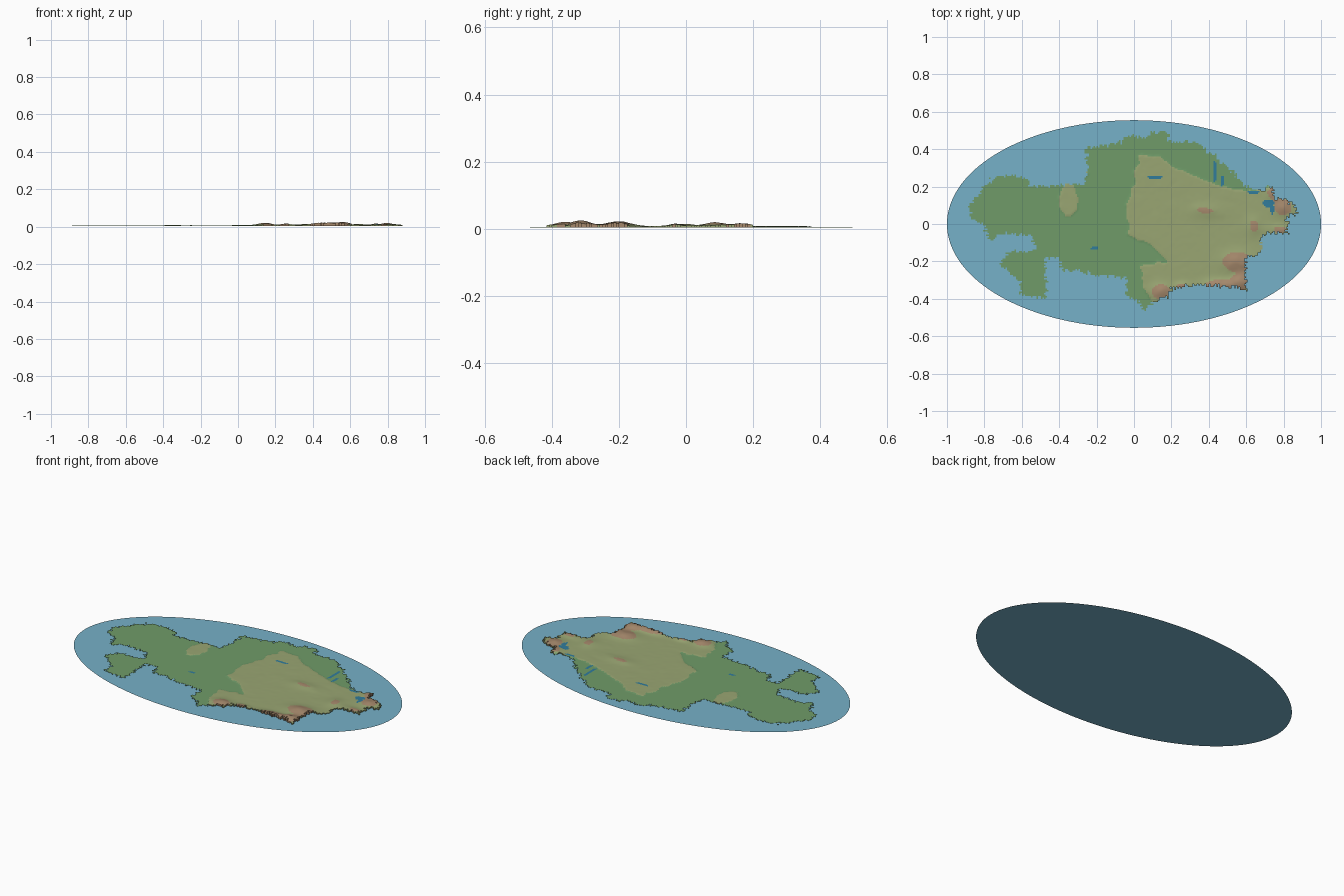
import bpy
import bmesh
import math
import random
from mathutils import Vector, noise

random.seed(4)
if "Cube" in bpy.data.objects:
    bpy.data.objects.remove(bpy.data.objects["Cube"], do_unlink=True)


def make_material(name, colour):
    material = bpy.data.materials.new(name)
    material.use_nodes = True
    rgba = (*colour, 1)
    material.diffuse_color = rgba
    material.node_tree.nodes["Principled BSDF"].inputs["Base Color"].default_value = rgba
    return material


def make_object(name, bm, materials):
    mesh = bpy.data.meshes.new(name)
    bm.to_mesh(mesh)
    bm.free()
    for material in materials:
        mesh.materials.append(material)
    obj = bpy.data.objects.new(name, mesh)
    bpy.context.collection.objects.link(obj)
    return obj


def inside(x, y, outline):
    """Even-odd test of a point against a closed outline."""
    result = False
    for (ax, ay), (bx, by) in zip(outline, outline[1:] + outline[:1]):
        if (ay > y) != (by > y) and x < ax + (bx - ax) * (y - ay) / (by - ay):
            result = not result
    return result


def falloff(x, y, centre_x, centre_y, radius_x, radius_y):
    """Squared distance from an ellipse centre; one lies on its rim."""
    return ((x - centre_x) / radius_x) ** 2 + ((y - centre_y) / radius_y) ** 2


sea_blue = make_material("sea blue", (.18, .44, .58))
lowland_green = make_material("lowland green", (.16, .33, .14))
upland_khaki = make_material("upland khaki", (.32, .38, .17))
mountain_brown = make_material("mountain brown", (.38, .25, .15))
lake_blue = make_material("lake blue", (.03, .20, .33))
GREEN, KHAKI, BROWN, LAKE = range(4)

# Outlines, in hundredths of a unit
north_coast = [
    (-88, 9), (-82, 17), (-76, 24), (-70, 26), (-57, 25), (-56, 20), (-46, 20),
    (-38, 21), (-28, 21), (-25, 25), (-25, 41), (-15, 42), (-6, 44), (-3, 47),
    (5, 46), (11, 49), (18, 49), (19, 44), (32, 44), (37, 41), (42, 37),
    (49, 31), (55, 26), (59, 21), (69, 17), (71, 20), (75, 20), (75, 14),
    (82, 13), (84, 11), (87, 11), (87, 5), (82, 4)]
south_coast = [
    (82, -5), (71, -5), (68, -7), (68, -16), (60, -18), (60, -35), (55, -34),
    (35, -32), (30, -33), (20, -34), (18, -39), (13, -40), (6, -46), (3, -42),
    (-4, -39), (-4, -29), (-20, -27), (-28, -25), (-38, -25), (-40, -18),
    (-47, -18), (-47, -40), (-54, -39), (-61, -37), (-61, -31), (-67, -25),
    (-72, -21), (-67, -15), (-52, -14), (-55, -6), (-70, -5), (-78, -9),
    (-80, -1), (-87, 3)]
coast = north_coast + south_coast
upland = [
    (1, 31), (3, 36), (14, 36), (20, 31), (32, 26), (43, 21), (61, 17), (70, 19),
    (95, 25), (95, -45), (12, -45), (5, -34), (4, -23), (18, -20), (9, -11),
    (-3, -6), (-4, 10), (0, 21)]
upland_patches = [(-35, 13, 5, 9), (-27, 27, 2, 3)]
lakes = [(11, 25, 4, 1), (43, 28, 1, 6), (72, 11, 3, 2), (-21, -13, 2, 1),
         (64, 17, 3, 1), (74, 8, 1, 3), (47, 23, 1, 3)]
# Mountains: centre, radii and height in thousandths
peaks = [
    (14, -36, 5, 4, 14), (26, -33, 4, 2, 9), (45, -33, 8, 3, 16),
    (57, -31, 5, 4, 13), (55, -20, 8, 5, 16), (38, 7, 8, 4, 7),
    (64, -1, 4, 5, 8), (80, 9, 7, 6, 9), (77, -3, 8, 3, 6), (74, 17, 3, 4, 7)]


def is_upland(x, y):
    bend = 1.5 * noise.noise(Vector((x, y, 0)) / 5)
    if inside(x + bend, y - bend, upland):
        return True
    return any(falloff(x + bend, y, *patch) < 1 for patch in upland_patches)


def height(x, y):
    if not is_upland(x, y):
        return .0055
    rough = noise.fractal(Vector((x, y, 3)) / 9, 1, 2, 4)
    mountains = sum(h * math.exp(-falloff(x, y, cx, cy, rx, ry))
                    for cx, cy, rx, ry, h in peaks)
    return .0075 + (mountains * (1 + .35 * rough) + abs(rough)) / 1000


def ground_material(x, y, z):
    if any(falloff(x, y, *lake) < 1 for lake in lakes):
        return LAKE
    if z > .0132:
        return BROWN
    return KHAKI if is_upland(x, y) else GREEN


# Oval sea sheet
bm = bmesh.new()
bmesh.ops.create_circle(bm, cap_ends=True, segments=128, radius=1)
bmesh.ops.scale(bm, vec=(1, .555, 1), verts=bm.verts)
for face in bm.faces:
    if face.normal.z < 0:
        face.normal_flip()
make_object("sea", bm, [sea_blue])

# Island: a fine height grid trimmed to a toothed coast
step = .8
columns, rows = 222, 124
column_shift = [random.uniform(-1, 1) for _ in range(columns)]
row_shift = [random.uniform(-1.2, 1.2) for _ in range(rows)]
bm = bmesh.new()
corners = {}


def corner(i, j):
    if (i, j) not in corners:
        x, y = (i - columns / 2) * step, (j - rows / 2) * step
        corners[i, j] = bm.verts.new((x / 100, y / 100, height(x, y)))
    return corners[i, j]


for i in range(columns):
    for j in range(rows):
        x, y = (i + .5 - columns / 2) * step, (j + .5 - rows / 2) * step
        if inside(x + row_shift[j], y + column_shift[i], coast):
            face = bm.faces.new([corner(i, j), corner(i + 1, j),
                                 corner(i + 1, j + 1), corner(i, j + 1)])
            face.material_index = ground_material(x, y, face.calc_center_median().z)

# Cliffs dropping from the coast
rim = [edge for edge in bm.edges if edge.is_boundary]
cliffs = bmesh.ops.extrude_edge_only(bm, edges=rim)["geom"]
for part in cliffs:
    if isinstance(part, bmesh.types.BMVert):
        part.co.z = .0045
bmesh.ops.recalc_face_normals(bm, faces=bm.faces)
if sum(face.normal.z for face in bm.faces) < 0:
    bmesh.ops.reverse_faces(bm, faces=bm.faces)
island = make_object("island", bm, [lowland_green, upland_khaki, mountain_brown, lake_blue])
bpy.context.view_layer.objects.active = island
island.select_set(True)
bpy.ops.object.shade_smooth_by_angle(angle=math.radians(40))
